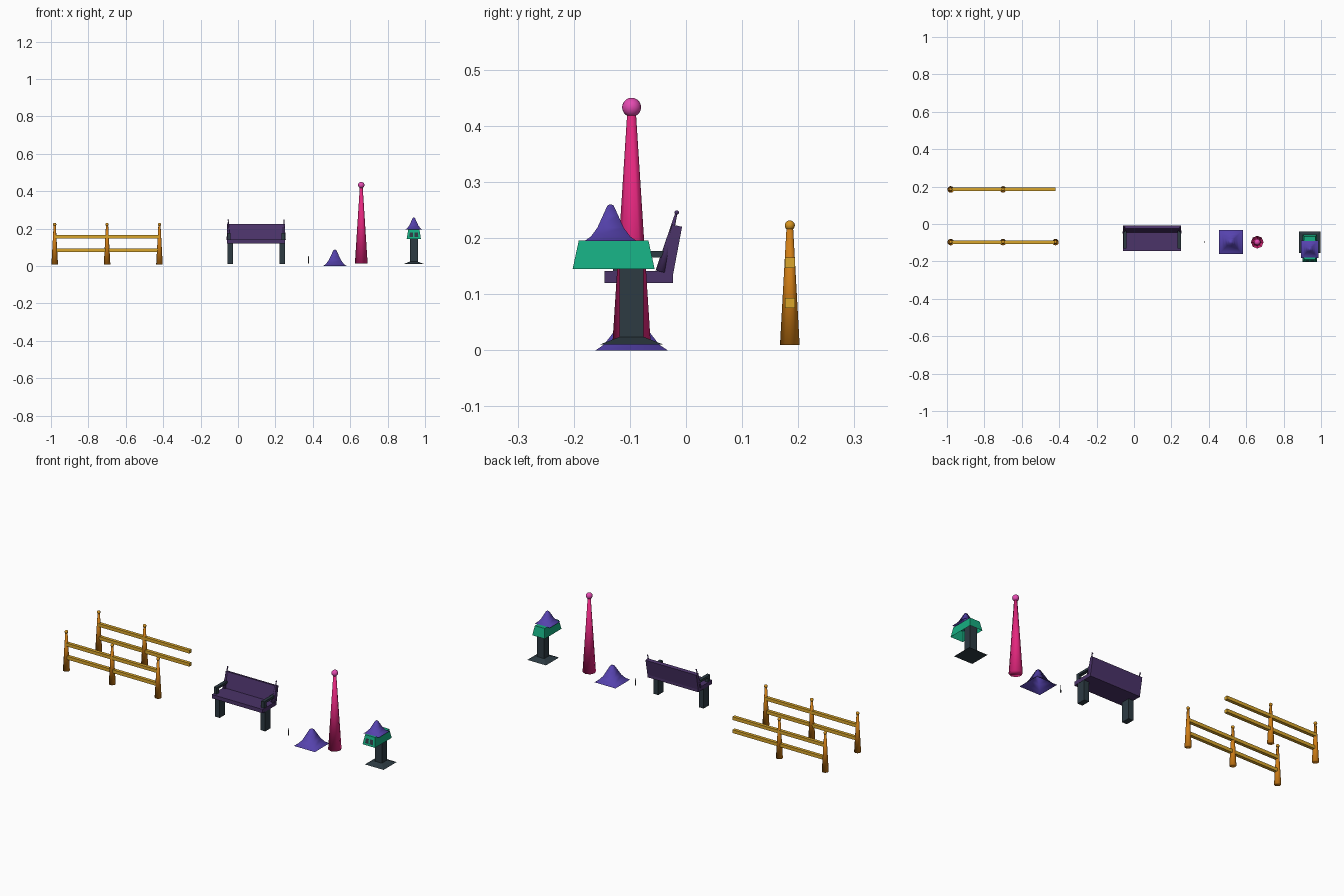
import bpy, bmesh, math
from mathutils import Vector

if "Cube" in bpy.data.objects:
    bpy.data.objects.remove(bpy.data.objects["Cube"])

def mat(name, r, g, b):
    m = bpy.data.materials.new(name)
    m.diffuse_color = (r, g, b, 1)
    m.use_nodes = True
    m.node_tree.nodes["Principled BSDF"].inputs["Base Color"].default_value = m.diffuse_color
    return m

ORANGE = mat("orange wood", 0.64, 0.21, 0.008)
AMBER = mat("amber knob", 0.68, 0.30, 0.015)
GOLD = mat("gold rail", 0.70, 0.38, 0.025)
PINK = mat("pink", 0.78, 0.02, 0.21)
ORCHID = mat("orchid", 0.78, 0.07, 0.44)
PLUM = mat("plum", 0.07, 0.033, 0.14)
SLATE = mat("slate", 0.026, 0.043, 0.055)
VIOLET = mat("violet", 0.092, 0.055, 0.42)
GREEN = mat("green", 0.008, 0.42, 0.22)
GREY = mat("grey", 0.13, 0.13, 0.14)

def finish(bm, name, m, smooth=False):
    bmesh.ops.recalc_face_normals(bm, faces=bm.faces)
    me = bpy.data.meshes.new(name)
    bm.to_mesh(me)
    bm.free()
    me.materials.append(m)
    for p in me.polygons:
        p.use_smooth = smooth
    ob = bpy.data.objects.new(name, me)
    bpy.context.collection.objects.link(ob)
    return ob

def box(name, x0, x1, y0, y1, z0, z1, m):
    bm = bmesh.new()
    bmesh.ops.create_cube(bm, size=1)
    for v in bm.verts:
        v.co = ((x0 + x1) / 2 + v.co.x * (x1 - x0),
                (y0 + y1) / 2 + v.co.y * (y1 - y0),
                (z0 + z1) / 2 + v.co.z * (z1 - z0))
    return finish(bm, name, m)

def cone(name, a, b, r0, r1, m, sides=12):
    # tapered round post from a to b
    a, b = Vector(a), Vector(b)
    bm = bmesh.new()
    bmesh.ops.create_cone(bm, cap_ends=True, segments=sides, radius1=r0,
                          radius2=r1, depth=(b - a).length)
    rot = (b - a).to_track_quat('Z', 'Y')
    for v in bm.verts:
        v.co = rot @ v.co + (a + b) / 2
    return finish(bm, name, m, True)

def ball(name, c, r, m):
    bm = bmesh.new()
    bmesh.ops.create_uvsphere(bm, u_segments=16, v_segments=10, radius=r)
    bmesh.ops.translate(bm, verts=bm.verts, vec=c)
    return finish(bm, name, m, True)

def loft(name, sections, m, bottom=True, top=True, smooth=False):
    # stacked rectangles: (cx, cy, half x, half y, z)
    bm = bmesh.new()
    rings = [[bm.verts.new((cx + sx * hx, cy + sy * hy, z))
              for sx, sy in ((-1, -1), (1, -1), (1, 1), (-1, 1))]
             for cx, cy, hx, hy, z in sections]
    for lo, hi in zip(rings, rings[1:]):
        for i in range(4):
            j = (i + 1) % 4
            bm.faces.new((lo[i], lo[j], hi[j], hi[i]))
    if bottom:
        bm.faces.new(rings[0])
    if top:
        bm.faces.new(rings[-1])
    return finish(bm, name, m, smooth)

def flared_roof(name, x, y, z, half, h):
    prof = ((1, 0), (0.76, 0.12), (0.51, 0.36), (0.30, 0.69), (0.12, 0.97), (0.03, 1))
    loft(name, [(x, y, half * r, half * r, z + h * t) for r, t in prof],
         VIOLET, bottom=False, smooth=True)

Y = -0.097

# fence: two rows, the back row lacks its last post
for row, y, posts in (("front", Y, (-0.98, -0.70, -0.42)),
                      ("back", 0.185, (-0.98, -0.70))):
    for x in posts:
        cone(row + "_fence_post", (x, y, 0.0095), (x, y, 0.217), 0.0175, 0.006, ORANGE)
        ball(row + "_fence_knob", (x, y, 0.2225), 0.009, AMBER)
    for z in (0.084, 0.156):
        box(row + "_fence_rail", -0.98, -0.42, y - 0.009, y + 0.009,
            z - 0.009, z + 0.009, GOLD)

# bench
box("seat", -0.058, 0.252, -0.145, -0.023, 0.12, 0.141, PLUM)
bm = bmesh.new()
prof = ((-0.046, 0.135), (-0.023, 0.135), (-0.007, 0.220), (-0.025, 0.224))
f = bm.faces.new([bm.verts.new((-0.058, y, z)) for y, z in prof])
ext = bmesh.ops.extrude_face_region(bm, geom=[f])
bmesh.ops.translate(bm, vec=(0.31, 0, 0),
                    verts=[v for v in ext["geom"] if isinstance(v, bmesh.types.BMVert)])
finish(bm, "backrest", PLUM)
for side, s in (("left", -1), ("right", 1)):
    def span(inner, outer):
        return sorted((0.097 + s * inner, 0.097 + s * outer))
    lx, ax = span(0.124, 0.154), span(0.136, 0.154)
    box(side + "_leg", *lx, Y - 0.024, Y + 0.024, 0.0105, 0.122, SLATE)
    box(side + "_armrest", *ax, -0.130, -0.036, 0.165, 0.177, SLATE)
    box(side + "_armrest_support", *ax, -0.130, -0.112, 0.139, 0.167, SLATE)
    fx = 0.097 + s * 0.149
    cone(side + "_back_finial", (fx, -0.045, 0.14), (fx, -0.017, 0.245),
         0.0095, 0.002, PLUM)
    ball(side + "_finial_knob", (fx, -0.0165, 0.2455), 0.004, PLUM)

# small stake
cone("small_stake", (0.377, Y, 0.014), (0.377, Y, 0.054), 0.003, 0.0015, GREY, 6)

# loose flared roof on the ground
flared_roof("ground_roof", 0.518, Y, 0.0, 0.064, 0.088)

# tall tapered pole
cone("pole", (0.659, Y, 0.014), (0.659, Y, 0.420), 0.034, 0.008, PINK, 8)
ball("pole_ball", (0.659, Y, 0.433), 0.017, ORCHID)

# pedestal box with flared roof
PX = 0.94
loft("pedestal_base", [(PX, Y, 0.057, 0.057, 0.01), (PX, Y, 0.021, 0.021, 0.024)], SLATE)
box("pedestal_post", PX - 0.0215, PX + 0.0215, Y - 0.0215, Y + 0.0215, 0.02, 0.19, SLATE)
loft("housing", [(PX, -0.129, 0.038, 0.073, 0.145),
                 (PX, -0.129, 0.030, 0.062, 0.196)], GREEN, bottom=False)
for s in (-1, 1):  # two dark openings on the sloped front
    bm = bmesh.new()
    bm.faces.new([bm.verts.new((PX + s * x, -0.202 + (z - 0.145) * 0.216 - 0.001, z))
                  for x, z in ((0.004, 0.155), (0.024, 0.155),
                               (0.021, 0.180), (0.004, 0.180))])
    finish(bm, "housing_opening", SLATE)
flared_roof("housing_roof", PX, -0.1345, 0.195, 0.046, 0.065)
